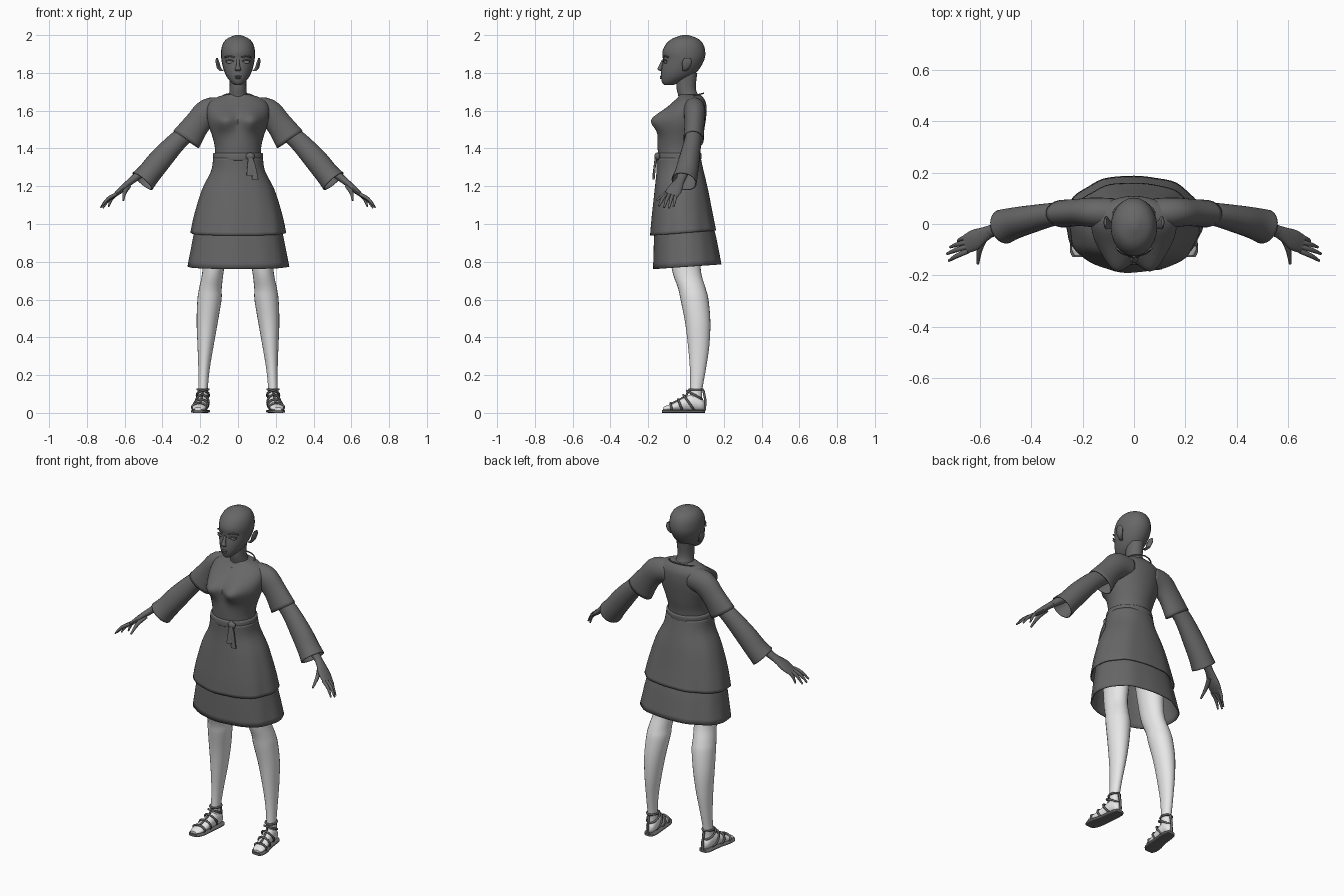
import bpy
import math
from mathutils import Vector

cube = bpy.data.objects.get("Cube")
if cube:
    bpy.data.objects.remove(cube, do_unlink=True)


def material(name, value):
    mat = bpy.data.materials.new(name)
    mat.use_nodes = True
    colour = (value, value, value, 1)
    mat.diffuse_color = colour
    mat.node_tree.nodes["Principled BSDF"].inputs["Base Color"].default_value = colour
    return mat


DARK = material("dark grey", .135)
PALE = material("pale grey", .8)
EYE = material("eye grey", .25)
UP, BACK = Vector((0, 0, 1)), Vector((0, 1, 0))


def finish(obj, mat, mirror=False, thickness=0):
    obj.data.materials.append(mat)
    bpy.ops.object.select_all(action='DESELECT')
    obj.select_set(True)
    bpy.context.view_layer.objects.active = obj
    if obj.type == 'MESH':
        bpy.ops.object.shade_smooth_by_angle(angle=math.radians(50))
    if thickness:
        obj.modifiers.new("cloth", 'SOLIDIFY').thickness = thickness
    if mirror:
        obj.modifiers.new("mirror", 'MIRROR')
    return obj


def catmull(rows, steps):
    """Smoothly resample rows of section numbers."""
    rows = [Vector(r) for r in rows]
    result = []
    for i in range(len(rows) - 1):
        p, q, r, s = rows[max(i - 1, 0)], rows[i], rows[i + 1], rows[min(i + 2, len(rows) - 1)]
        for k in range(steps):
            t = k / steps
            result.append(q + (r - p) * t / 2 + (p * 2 - q * 5 + r * 4 - s) * t * t / 2
                          + (q * 3 - p - r * 3 + s) * t ** 3 / 2)
    return result + [rows[-1]]


def loft(name, rows, mat, axis=None, hint=BACK, sides=24, steps=4, caps=True,
         fold=0, tilt=0, power=2, sculpt=None, **options):
    """Skin elliptical sections given as (x, y, z, half width, half depth)."""
    rows = catmull(rows, steps)
    centres = [Vector(r[:3]) for r in rows]
    last = len(rows) - 1
    verts, faces = [], []
    for i, row in enumerate(rows):
        along = axis or (centres[min(i + 1, last)] - centres[max(i - 1, 0)]).normalized()
        u = hint.cross(along).normalized()
        v = along.cross(u)
        for k in range(sides):
            a = math.tau * k / sides
            c, s = math.cos(a), math.sin(a)
            c = math.copysign(abs(c) ** (2 / power), c)
            s = math.copysign(abs(s) ** (2 / power), s)
            grow = 1 + fold * i / last * (math.sin(7 * a + 1) + .6 * math.sin(12 * a + i / 5))
            co = centres[i] + (u * c * row[3] + v * s * row[4]) * grow
            co.z += tilt * co.y * i / last
            verts.append(sculpt(co) if sculpt else co)
    for i in range(last):
        for k in range(sides):
            n = (k + 1) % sides
            faces.append((i * sides + k, i * sides + n, (i + 1) * sides + n, (i + 1) * sides + k))
    if caps:
        faces.append(tuple(reversed(range(sides))))
        faces.append(tuple(range(last * sides, (last + 1) * sides)))
    mesh = bpy.data.meshes.new(name)
    mesh.from_pydata(verts, [], faces)
    obj = bpy.data.objects.new(name, mesh)
    bpy.context.collection.objects.link(obj)
    return finish(obj, mat, **options)


def body(name, rows, mat=DARK, **options):
    """Upright loft from (height, front, back, half width)."""
    rows = [(0, (f + b) / 2, z, w, (b - f) / 2) for z, f, b, w in rows]
    return loft(name, rows, mat, axis=UP, **options)


def ball(name, centre, size, mat=DARK, mirror=False):
    bpy.ops.mesh.primitive_uv_sphere_add(segments=16, ring_count=10, location=centre)
    obj = bpy.context.object
    obj.name, obj.scale = name, size
    bpy.ops.object.transform_apply(location=True, rotation=True, scale=True)
    return finish(obj, mat, mirror)


def cord(name, points, radius, cyclic=False, mirror=False):
    curve = bpy.data.curves.new(name, 'CURVE')
    curve.dimensions, curve.bevel_depth, curve.bevel_resolution = '3D', radius, 1
    spline = curve.splines.new('POLY')
    spline.points.add(len(points) - 1)
    for point, co in zip(spline.points, points):
        point.co = (*co, 1)
    spline.use_cyclic_u = cyclic
    obj = bpy.data.objects.new(name, curve)
    bpy.context.collection.objects.link(obj)
    return finish(obj, DARK, mirror)


def strap(name, centre, width, height, lean):
    """Band round the foot; lean turns it from level to upright."""
    x, y, z = centre
    ring = [math.tau * k / 20 for k in range(20)]
    cord(name, [(x + width * math.cos(a), y + height * math.sin(a) * math.cos(lean),
                 z + height * math.sin(a) * math.sin(lean)) for a in ring],
         .006, cyclic=True, mirror=True)


# Head, neck and face
body("head", [(1.735, -.115, -.07, .016), (1.75, -.127, -.03, .036), (1.78, -.132, .03, .06),
              (1.82, -.13, .07, .077), (1.87, -.122, .097, .088), (1.91, -.125, .102, .09),
              (1.95, -.108, .092, .082), (1.98, -.075, .065, .06), (2, -.02, .015, .015)])
body("neck", [(1.63, -.05, .085, .075), (1.67, -.04, .07, .053), (1.72, -.05, .052, .044),
              (1.8, -.05, .06, .046)])
loft("nose", [(0, -.122, 1.87, .008, .006), (0, -.133, 1.838, .01, .01),
              (0, -.139, 1.82, .016, .012), (0, -.13, 1.809, .012, .005)], DARK, axis=UP, sides=12)
ball("upper_lip", (0, -.131, 1.781), (.018, .008, .005))
ball("lower_lip", (0, -.13, 1.772), (.015, .008, .005))
ball("eyes", (.042, -.107, 1.857), (.02, .009, .008), EYE, True)
cord("eyelids", [(.02, -.12, 1.86), (.04, -.117, 1.868), (.064, -.1, 1.863)], .004, mirror=True)
cord("eyebrows", [(.018, -.122, 1.882), (.045, -.111, 1.89), (.07, -.092, 1.882)], .004, mirror=True)
loft("ears", [(.085, -.01, 1.81, .012, .01), (.1, 0, 1.825, .011, .018), (.108, .005, 1.855, .01, .026),
              (.112, .008, 1.878, .005, .016)], DARK, axis=UP, sides=12, mirror=True)


# Bodice with shaped bust
def shape_bust(co):
    if co.y < 0:
        co.y -= .056 * math.exp(-((abs(co.x) - .072) / .055) ** 2 - ((co.z - 1.545) / .055) ** 2)
    return co


body("bodice", [(1.33, -.145, .07, .125), (1.4, -.15, .077, .122), (1.46, -.15, .09, .135),
                (1.52, -.142, .1, .155), (1.56, -.138, .106, .163), (1.6, -.115, .109, .165),
                (1.64, -.075, .106, .155), (1.668, -.045, .092, .12), (1.685, -.035, .075, .065)],
     sides=48, sculpt=shape_bust)
neckline = [math.tau * k / 32 for k in range(32)]
cord("neckline", [(.085 * math.cos(a), .017 + .075 * math.sin(a), 1.672 + .02 * math.sin(a))
                  for a in neckline], .004, cyclic=True)

# Layered skirt
body("overskirt", [(1.35, -.15, .072, .126), (1.28, -.15, .087, .137), (1.18, -.16, .11, .186),
                   (1.05, -.174, .135, .226), (.953, -.182, .155, .247)],
     sides=72, caps=False, fold=.012, tilt=.08, power=2.2, thickness=.006)
body("underskirt", [(1.15, -.145, .1, .17), (1.05, -.155, .12, .205), (.93, -.162, .152, .232),
                    (.773, -.166, .182, .262)],
     sides=72, caps=False, fold=.012, tilt=.07, power=2.2, thickness=.006)

# Belt, knot and hanging ends
body("belt", [(1.335, -.15, .073, .125), (1.34, -.158, .08, .132), (1.37, -.158, .082, .132),
              (1.376, -.15, .073, .124)], sides=48)
ball("belt_knot", (.065, -.152, 1.358), (.024, .016, .02))
for x, tip in ((.062, 1.255), (.092, 1.235)):
    loft("belt_end", [(.065, -.158, 1.36, .01, .006), ((x + .065) / 2, -.165, 1.31, .014, .006),
                      (x, -.172, tip, .017, .006)], DARK, axis=-UP, sides=12, power=5)

# Short sleeves over long flared sleeves
loft("short_sleeves", [(.08, .04, 1.605, .065, .06), (.155, .045, 1.592, .073, .058),
                       (.215, .045, 1.532, .069, .053), (.275, .04, 1.447, .082, .054)],
     DARK, caps=False, mirror=True, thickness=.005)
loft("long_sleeves", [(.24, .042, 1.5, .045, .042), (.316, .037, 1.443, .051, .045),
                      (.41, .017, 1.342, .061, .055), (.47, .002, 1.268, .063, .062),
                      (.506, -.01, 1.226, .069, .068)],
     DARK, caps=False, mirror=True, thickness=.005)

# Forearms and hands
loft("forearms", [(.34, .033, 1.42, .035, .036), (.46, 0, 1.315, .029, .033),
                  (.565, -.03, 1.228, .018, .023)], DARK, mirror=True)
loft("palms", [(.55, -.025, 1.24, .019, .022), (.585, -.042, 1.212, .017, .03),
               (.62, -.062, 1.18, .016, .041), (.655, -.078, 1.15, .01, .036)],
     DARK, sides=16, mirror=True)
fingers = (("index", .72, -.143, 1.095), ("middle", .727, -.116, 1.087),
           ("ring", .715, -.09, 1.084), ("little", .685, -.066, 1.09))
for i, (name, x, y, z) in enumerate(fingers):
    base = Vector((.645, -.105 + .018 * i, 1.158))
    tip = Vector((x, y, z))
    middle = (base + tip) / 2 + Vector((.006, 0, .007))
    loft(name + "_fingers", [(*base, .01, .01), (*middle, .009, .009), (*tip, .004, .005)],
         DARK, sides=10, mirror=True)
loft("thumbs", [(.58, -.05, 1.2, .014, .014), (.6, -.1, 1.168, .011, .011),
                (.607, -.155, 1.125, .005, .005)], DARK, hint=UP, sides=10, mirror=True)

# Legs and feet
loft("legs", [(.115, -.005, .98, .075, .09), (.13, 0, .77, .057, .077), (.146, .031, .66, .06, .073),
              (.151, .045, .6, .064, .074), (.163, .062, .48, .056, .067), (.172, .067, .35, .042, .056),
              (.18, .063, .23, .03, .042), (.185, .054, .12, .025, .032), (.186, .05, .05, .027, .034)],
     PALE, axis=-UP, mirror=True)
foot = [(.183, .097, .04, .014, .02), (.184, .08, .045, .027, .033), (.187, .04, .055, .031, .044),
        (.193, -.01, .045, .032, .036), (.202, -.06, .032, .037, .022), (.208, -.1, .025, .034, .015),
        (.212, -.122, .021, .02, .008)]
loft("feet", foot, PALE, axis=-BACK, hint=UP, mirror=True)

# Sandals
loft("sandal_soles", [(x, y * 1.05, .008, w + .007, .008) for x, y, z, w, h in foot],
     DARK, axis=-BACK, hint=UP, power=4, mirror=True)
strap("ankle_straps", (.185, .053, .125), .029, .036, 0)
strap("lower_ankle_straps", (.186, .045, .095), .032, .046, -.5)
strap("instep_straps", (.19, .015, .055), .035, .05, -.95)
strap("middle_straps", (.197, -.03, .04), .037, .034, -1.2)
strap("toe_straps", (.205, -.078, .03), .038, .023, -1.4)
cord("heel_straps", [(.184, .092, .12), (.183, .102, .07), (.183, .1, .012)], .007, mirror=True)
cord("front_straps", [(.187, .014, .12), (.19, .002, .092), (.197, -.04, .066), (.205, -.085, .046)],
     .006, mirror=True)
